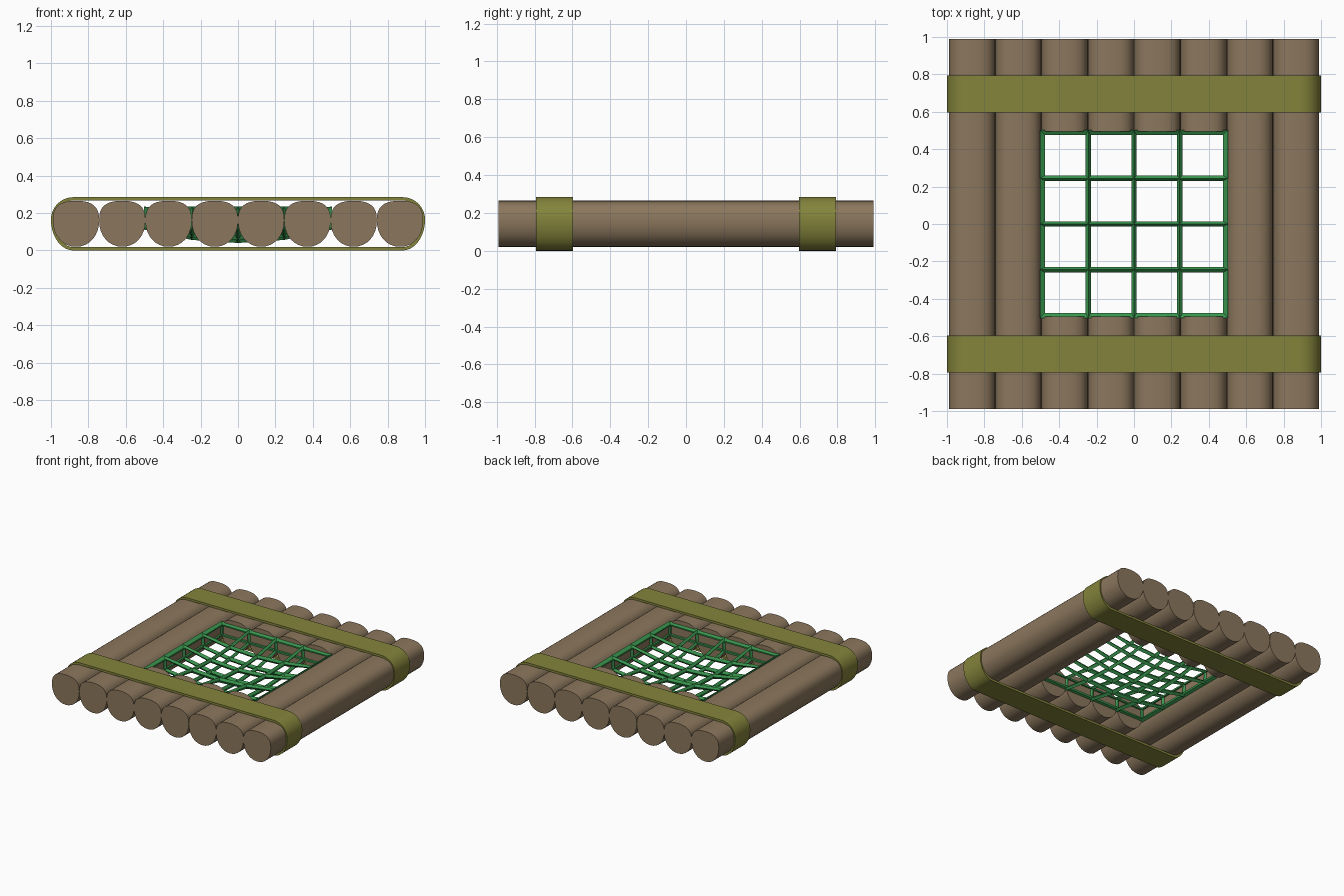
import bpy, bmesh, math

if "Cube" in bpy.data.objects:
    bpy.data.objects.remove(bpy.data.objects["Cube"])


def material(name, rgb):
    m = bpy.data.materials.new(name)
    m.diffuse_color = (*rgb, 1)
    m.use_nodes = True
    m.node_tree.nodes["Principled BSDF"].inputs["Base Color"].default_value = m.diffuse_color
    return m


WOOD = material("wood", (0.26, 0.185, 0.11))
BAND = material("band", (0.23, 0.23, 0.045))
NET = material("net", (0.04, 0.30, 0.075))


def finish(bm, name, mat, angle=None):
    bmesh.ops.recalc_face_normals(bm, faces=bm.faces)
    mesh = bpy.data.meshes.new(name)
    bm.to_mesh(mesh)
    bm.free()
    mesh.materials.append(mat)
    ob = bpy.data.objects.new(name, mesh)
    bpy.context.collection.objects.link(ob)
    if angle:
        bpy.ops.object.select_all(action='DESELECT')
        ob.select_set(True)
        bpy.context.view_layer.objects.active = ob
        bpy.ops.object.shade_smooth_by_angle(angle=math.radians(angle))
    return ob


def log_profile(x, n=32):
    # round underside, slightly flattened top
    pts = []
    for i in range(n):
        a = 2 * math.pi * i / n
        c, s = math.cos(a), math.sin(a)
        h, e = (0.105, 0.75) if s > 0 else (0.14, 0.95)
        pts.append((x + 0.1238 * math.copysign(abs(c) ** e, c),
                    0.16 + h * math.copysign(abs(s) ** e, s)))
    return pts


def log(name, x, y0, y1):
    bm = bmesh.new()
    a, b = ([bm.verts.new((px, y, pz)) for px, pz in log_profile(x)] for y in (y0, y1))
    bm.faces.new(a)
    bm.faces.new(b)
    for i in range(len(a)):
        j = (i + 1) % len(a)
        bm.faces.new((a[i], a[j], b[j], b[i]))
    finish(bm, name, WOOD, 40)


# Logs: the middle four are cut away around the opening
for i in range(8):
    x = (i - 3.5) * 0.2475
    if 2 <= i <= 5:
        log(f"front_short_log_{i}", x, -0.99, -0.495)
        log(f"back_short_log_{i}", x, 0.495, 0.99)
    else:
        log(f"long_log_{i}", x, -0.99, 0.99)


def loop(t, n=10):
    # strap outline inset by t
    pts = []
    for cx, cz, rz, a0 in ((0.88, 0.165, 0.12, 0), (-0.88, 0.165, 0.12, 90),
                           (-0.88, 0.165, 0.165, 180), (0.88, 0.165, 0.165, 270)):
        for k in range(n + 1):
            a = math.radians(a0 + 90 * k / n)
            if k == n and a0 in (90, 270):
                continue
            pts.append((cx + (0.12 - t) * math.cos(a), cz + (rz - t) * math.sin(a)))
    return pts


# Straps wrapped around all logs
for name, y in (("front_strap", -0.695), ("back_strap", 0.695)):
    bm = bmesh.new()
    rings = [[bm.verts.new((px, y + dy, pz)) for px, pz in loop(t)]
             for t, dy in ((0, -0.098), (0, 0.098), (0.018, 0.098), (0.018, -0.098))]
    n = len(rings[0])
    for k in range(4):
        a, b = rings[k], rings[(k + 1) % 4]
        for i in range(n):
            j = (i + 1) % n
            bm.faces.new((a[i], a[j], b[j], b[i]))
    finish(bm, name, BAND, 40)

# Sagging double-layer net: wireframe of a thin 4 x 4 cushion
bm = bmesh.new()
N, H = 4, 0.49
grid = []
for edge_z in (0.125, 0.22):
    grid.append([[bm.verts.new((H * u, H * v, edge_z - 0.065 * (1 - u * u) * (1 - v * v)))
                  for v in (j / 2 - 1 for j in range(N + 1))]
                 for u in (i / 2 - 1 for i in range(N + 1))])
for g in grid:
    for i in range(N):
        for j in range(N):
            bm.faces.new((g[i][j], g[i + 1][j], g[i + 1][j + 1], g[i][j + 1]))
lo, hi = grid
for k in range(N):
    for e in (0, N):
        bm.faces.new((lo[k][e], lo[k + 1][e], hi[k + 1][e], hi[k][e]))
        bm.faces.new((lo[e][k], lo[e][k + 1], hi[e][k + 1], hi[e][k]))
net = finish(bm, "hanging_net", NET)
mod = net.modifiers.new("strands", 'WIREFRAME')
mod.thickness = 0.04
mod.use_even_offset = False
mod.use_replace = True
